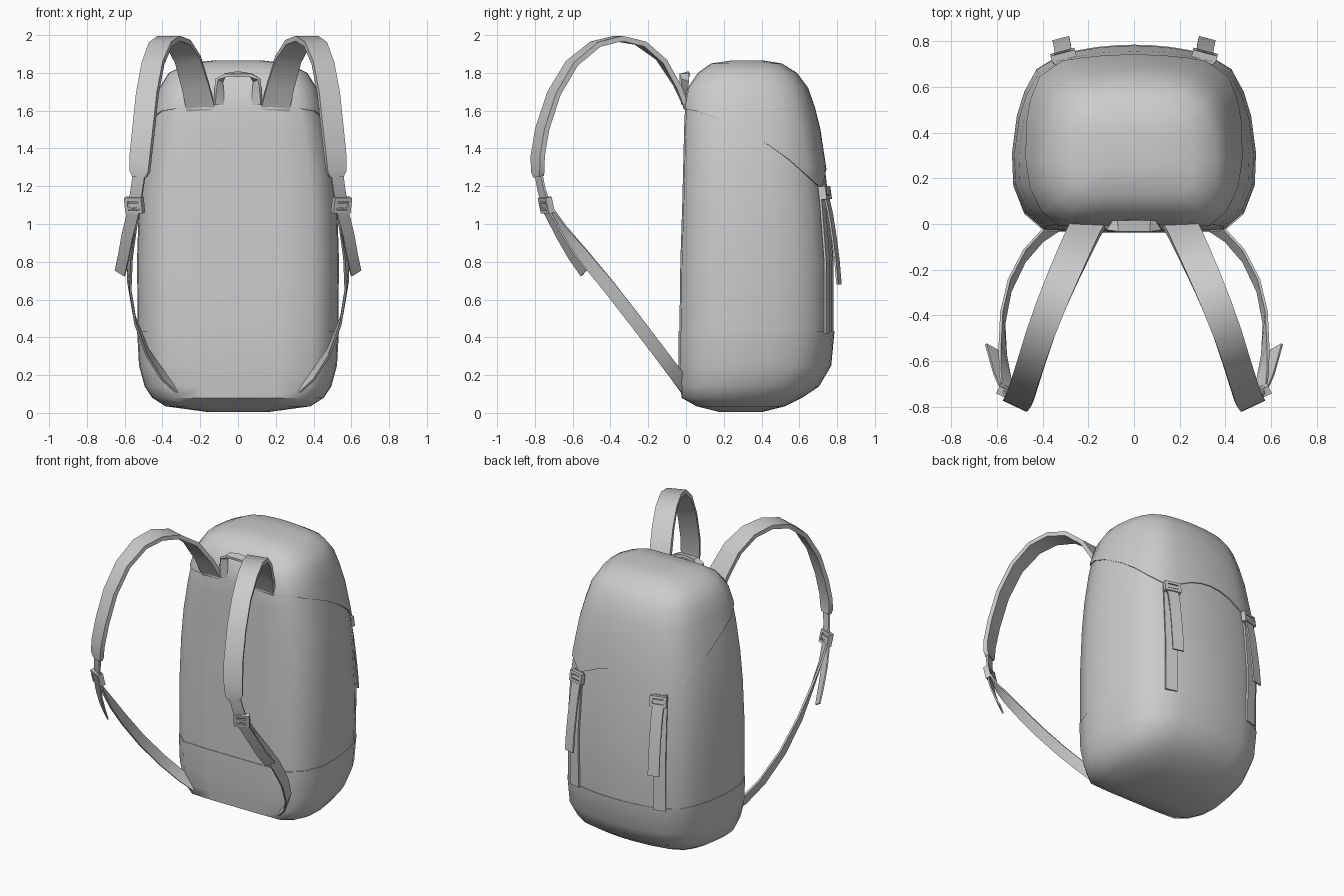
import bpy, bmesh
from mathutils import Vector, Matrix

cube = bpy.data.objects.get("Cube")
if cube:
    bpy.data.objects.remove(cube, do_unlink=True)

grey = bpy.data.materials.new("grey_fabric")
grey.use_nodes = True
COLOUR = (0.6, 0.6, 0.6, 1)
grey.diffuse_color = COLOUR
grey.node_tree.nodes["Principled BSDF"].inputs["Base Color"].default_value = COLOUR


def finish(name, bm, mirror=False, angle=0.7):
    """Turn a bmesh into a shaded object, optionally mirrored across x."""
    bmesh.ops.remove_doubles(bm, verts=bm.verts, dist=0.0005)
    bmesh.ops.recalc_face_normals(bm, faces=bm.faces)
    mesh = bpy.data.meshes.new(name)
    bm.to_mesh(mesh)
    bm.free()
    mesh.materials.append(grey)
    obj = bpy.data.objects.new(name, mesh)
    bpy.context.collection.objects.link(obj)
    if mirror:
        obj.modifiers.new("Mirror", 'MIRROR').use_clip = False
    bpy.ops.object.select_all(action='DESELECT')
    obj.select_set(True)
    bpy.context.view_layer.objects.active = obj
    bpy.ops.object.shade_smooth_by_angle(angle=angle)
    return obj


def interp(table, t):
    """Linear lookup in rows whose first item is the key."""
    if t <= table[0][0]:
        return table[0][1:]
    for a, b in zip(table, table[1:]):
        if t <= b[0]:
            f = (t - a[0]) / (b[0] - a[0])
            return [p + (q - p) * f for p, q in zip(a[1:], b[1:])]
    return table[-1][1:]


# Half outline of the bag seen from above: share of width, share of depth
half = [(0, 0), (0.4, 0), (0.74, 0.01), (0.9, 0.1), (0.99, 0.25), (1, 0.42),
        (0.96, 0.62), (0.9, 0.75), (0.8, 0.87), (0.6, 0.95), (0.45, 0.972),
        (0.3, 0.988), (0.15, 0.997), (0, 1)]
outline = half + [(-u, v) for u, v in half[-2:0:-1]]
STRAP_COLUMN = 9

# Height, half width, front y, rear y
sections = [(0.005, 0.16, 0.18, 0.4), (0.035, 0.38, 0.06, 0.52), (0.08, 0.45, -0.02, 0.61),
            (0.14, 0.49, -0.025, 0.7), (0.25, 0.52, -0.035, 0.765), (0.43, 0.53, -0.035, 0.782),
            (0.8, 0.535, -0.03, 0.782), (1.1, 0.525, -0.02, 0.758), (1.3, 0.505, -0.015, 0.735),
            (1.5, 0.47, -0.01, 0.705), (1.62, 0.44, -0.005, 0.675), (1.72, 0.41, 0.015, 0.64),
            (1.8, 0.36, 0.07, 0.58), (1.85, 0.26, 0.14, 0.5), (1.866, 0.12, 0.25, 0.4)]
heights = [s[0] for s in sections]


def skin(col, z, out=0.0):
    """Point on the bag surface at an outline column and height."""
    w, front, rear = interp(sections, z)
    u, v = outline[col]
    return Vector((u * (w + out), front - out + v * (rear - front + 2 * out), z))


def shell(name, low, high, out=0.0, lip_low=False, lip_high=False):
    """Skin of the bag between two height rules, raised by out."""
    bm = bmesh.new()
    count = len(outline)
    rows = []
    if lip_low:
        rows.append([skin(c, low(c), -0.004) for c in range(count)])
    for z in heights:
        rows.append([skin(c, min(max(z, low(c)), high(c)), out) for c in range(count)])
    if lip_high:
        rows.append([skin(c, high(c), -0.004) for c in range(count)])
    rings = [[bm.verts.new(p) for p in row] for row in rows]
    for a, b in zip(rings, rings[1:]):
        for i in range(count):
            j = (i + 1) % count
            bm.faces.new((a[i], a[j], b[j], b[i]))
    if not lip_low:
        bm.faces.new(rings[0])
    if not lip_high:
        bm.faces.new(rings[-1])
    bmesh.ops.dissolve_degenerate(bm, dist=0.0005, edges=bm.edges)
    return finish(name, bm, angle=0.8)


def lid_edge(col):
    """The lid slopes down to the rear and arches between its buckles."""
    z = 1.4
    for _ in range(6):
        p = skin(col, z)
        z = interp([(0, 1.61), (0.1, 1.59), (0.3, 1.5), (0.5, 1.38), (0.72, 1.18)], p.y)[0]
        if p.y > 0.6 and abs(p.x) < 0.3:
            z = 1.18 + 0.11 * (1 - (p.x / 0.3) ** 2)
    return z


def ribbon(name, path, across, width, thick, mirror=True):
    """Flat band along a path; across gives its sideways direction."""
    bm = bmesh.new()
    pts = [Vector(p) for p in path]
    last = len(pts) - 1
    keys = [(k / (len(across) - 1), *a) for k, a in enumerate(across)]
    rings = []
    for i, p in enumerate(pts):
        tangent = (pts[min(i + 1, last)] - pts[max(i - 1, 0)]).normalized()
        side = Vector(interp(keys, i / last))
        side = (side - tangent * side.dot(tangent)).normalized()
        normal = tangent.cross(side)
        w = width[i] if isinstance(width, list) else width
        rings.append([bm.verts.new(p + side * a * w / 2 + normal * b * thick / 2)
                      for a, b in ((-1, -1), (1, -1), (1, 1), (-1, 1))])
    for a, b in zip(rings, rings[1:]):
        for i in range(4):
            j = (i + 1) % 4
            bm.faces.new((a[i], a[j], b[j], b[i]))
    bm.faces.new(rings[0])
    bm.faces.new(rings[-1])
    return finish(name, bm, mirror)


def buckle(name, centre, side, up, w, h, thick=0.03):
    """Ladder buckle: two uprights and three cross bars."""
    side = Vector(side).normalized()
    up = Vector(up)
    up = (up - side * up.dot(side)).normalized()
    frame = Matrix((side, up, side.cross(up))).transposed().to_4x4()
    frame.translation = centre
    bar = 0.018
    bars = [(s * (w - bar) / 2, 0, bar, h, thick) for s in (-1, 1)]
    bars += [(0, s * (h - bar) / 2, w, bar, thick) for s in (-1, 1)]
    bars.append((0, 0, w - bar, bar * 1.3, thick * 0.8))
    bm = bmesh.new()
    for x, y, sx, sy, sz in bars:
        place = Matrix.Translation((x, y, 0)) @ Matrix.Diagonal((sx, sy, sz, 1))
        bmesh.ops.create_cube(bm, size=1, matrix=frame @ place)
    return finish(name, bm, True, 0.5)


# Bag, lid and reinforced base
shell("bag_body", lambda c: 0, lambda c: 2)
shell("lid", lid_edge, lambda c: 2, 0.007, lip_low=True)
shell("base_panel", lambda c: 0, lambda c: 0.43, 0.004, lip_high=True)

# Padded shoulder straps
ribbon("shoulder_strap",
       [(0.195, 0.01, 1.6), (0.225, -0.045, 1.73), (0.265, -0.13, 1.87), (0.315, -0.24, 1.957),
        (0.365, -0.36, 1.982), (0.41, -0.48, 1.952), (0.45, -0.605, 1.85), (0.48, -0.7, 1.69),
        (0.5, -0.762, 1.5), (0.515, -0.785, 1.36), (0.52, -0.785, 1.28), (0.52, -0.78, 1.25)],
       [(1, 0, 0), (0.9, 0.4, 0), (0.9, 0.43, 0)],
       [0.15, 0.145, 0.14, 0.135, 0.13, 0.125, 0.12, 0.12, 0.12, 0.118, 0.11, 0.075], 0.028)

# Webbing from the padding through the buckle to the base corner
ribbon("lower_strap",
       [(0.52, -0.785, 1.29), (0.535, -0.765, 1.18), (0.55, -0.735, 1.09), (0.565, -0.66, 0.975),
        (0.575, -0.55, 0.84), (0.575, -0.41, 0.67), (0.545, -0.27, 0.49), (0.48, -0.14, 0.32),
        (0.4, -0.05, 0.2), (0.32, 0.0, 0.13)],
       [(0.9, 0.43, 0), (0.8, 0.5, 0.2), (0.2, 0.75, 0.6), (0, 0.75, 0.65), (0, 0.6, 0.8)],
       0.07, 0.012)
ribbon("strap_tail",
       [(0.55, -0.745, 1.08), (0.585, -0.67, 0.94), (0.605, -0.605, 0.83), (0.625, -0.54, 0.74)],
       [(0.9, 0.43, 0), (0.8, 0.55, 0.3)], 0.065, 0.01)
buckle("strap_buckle", (0.548, -0.74, 1.1), (0.9, 0.43, 0), (-0.1, -0.3, 1), 0.1, 0.085, 0.035)

# Rear lid straps with buckles and loose tails
slant = (0.96, -0.25, 0)
ribbon("lid_strap", [skin(STRAP_COLUMN, z, 0.006) for z in (1.2, 1.1, 0.95, 0.8, 0.6, 0.42)],
       [slant, slant], 0.08, 0.012)
ribbon("lid_strap_tail",
       [(0.31, 0.738, 1.17), (0.312, 0.765, 1.05), (0.315, 0.785, 0.92), (0.318, 0.8, 0.8),
        (0.32, 0.81, 0.68)], [slant, slant], 0.075, 0.01)
buckle("lid_buckle", (0.31, 0.74, 1.165), slant, (0, -0.15, 1), 0.11, 0.07)

# Carry handle
ribbon("carry_handle",
       [(-0.1, -0.008, 1.63), (-0.1, -0.012, 1.7), (-0.1, -0.01, 1.76), (-0.068, -0.008, 1.788),
        (0, -0.006, 1.793), (0.068, -0.008, 1.788), (0.1, -0.01, 1.76), (0.1, -0.012, 1.7),
        (0.1, -0.008, 1.63)],
       [(0.9, 0.3, 0), (0.6, 0.8, 0), (0, 1, 0.3), (-0.6, 0.8, 0), (-0.9, 0.3, 0)],
       0.05, 0.018, mirror=False)
